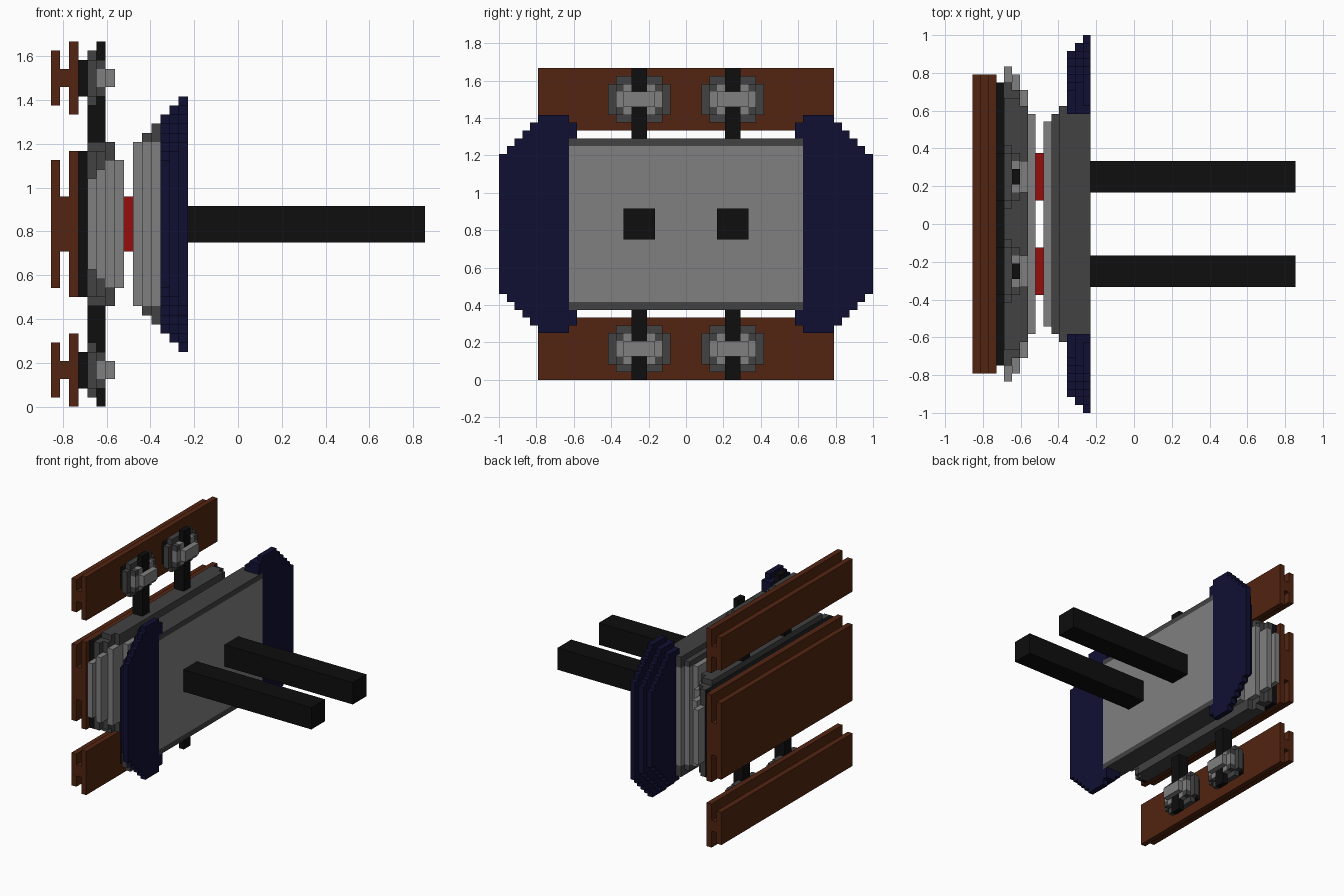
import bpy, bmesh

cube = bpy.data.objects.get("Cube")
if cube:
    bpy.data.objects.remove(cube, do_unlink=True)

U = 1 / 24       # block size
X0, ZC = 20.5, 20  # x offset and mid height, in blocks


def material(name, rgb):
    m = bpy.data.materials.new(name)
    m.use_nodes = True
    m.diffuse_color = (*rgb, 1)
    m.node_tree.nodes["Principled BSDF"].inputs["Base Color"].default_value = (*rgb, 1)
    return m


BLACK = material("black", (0.0044, 0.0044, 0.0044))
LIGHT = material("light grey", (0.216, 0.216, 0.216))
DARK = material("dark grey", (0.054, 0.054, 0.054))
NAVY = material("navy", (0.005, 0.005, 0.033))
BROWN = material("brown", (0.084, 0.018, 0.0055))
RED = material("red", (0.305, 0.004, 0.004))


def prism(bm, pts, x0, x1):
    """Extrude a (y, z) outline along x; z is measured from mid height."""
    vs = [bm.verts.new(((x0 - X0) * U, y * U, (z + ZC) * U)) for y, z in pts]
    face = bm.faces.new(vs)
    ext = bmesh.ops.extrude_face_region(bm, geom=[face])
    moved = [v for v in ext["geom"] if isinstance(v, bmesh.types.BMVert)]
    bmesh.ops.translate(bm, verts=moved, vec=((x1 - x0) * U, 0, 0))


def part(name, mat, boxes=(), outlines=(), my=False, mz=False):
    """Boxes are (x0, x1, y0, y1, z0, z1); optionally mirrored across y and z."""
    bm = bmesh.new()
    shapes = [([(a, c), (b, c), (b, d), (a, d)], x0, x1) for x0, x1, a, b, c, d in boxes]
    for pts, x0, x1 in shapes + list(outlines):
        for sy in ((1, -1) if my else (1,)):
            for sz in ((1, -1) if mz else (1,)):
                prism(bm, [(y * sy, z * sz) for y, z in pts], x0, x1)
    bmesh.ops.recalc_face_normals(bm, faces=bm.faces)
    me = bpy.data.meshes.new(name)
    bm.to_mesh(me)
    bm.free()
    me.materials.append(mat)
    ob = bpy.data.objects.new(name, me)
    bpy.context.collection.objects.link(ob)


def centred(x0, x1, hy, hz):
    return (x0, x1, -hy, hy, -hz, hz)


# Brown planks with an I-shaped section
part("middle_plank", BROWN, [centred(0, 1, 19, 7), centred(1, 2, 19, 3), centred(2, 3, 19, 8)])
part("outer_planks", BROWN, [(0, 1, -19, 19, 13, 19), (1, 2, -19, 19, 15, 17),
                             (2, 3, -19, 19, 12, 20)], mz=True)

# Black backing behind the planks
part("middle_backing", BLACK, [centred(3, 4, 18, 8)])
part("clamp_backing", BLACK, [(3, 4, 3, 9, 14, 18)], my=True, mz=True)

# Clamps that hold the rods to the outer planks
part("clamp_bases", DARK, [(4, 5, 2, 10, 14, 18), (4, 5, 3, 9, 13, 19)], my=True, mz=True)
part("clamp_corners", DARK, [(5, 6, y, y + 1, z, z + 1) for y in (3, 8) for z in (14, 17)],
     my=True, mz=True)
part("clamp_jaws", LIGHT, [(5, 6, 3, 9, 15, 17), (6, 7, 4, 8, 15, 17)] +
     [(5, 6, y, y + 1, z, z + 1) for y in (4, 7) for z in (14, 17)], my=True, mz=True)

# Vertical rods
part("rods", BLACK, [(4, 6, 5, 7, 8.5, 13), (5, 6, 5, 7, 13, 15), (5, 6, 5, 7, 17, 20)],
     my=True, mz=True)

# Rear cushion: stepped core with dark caps above and below
part("rear_core", LIGHT, [centred(4, 5, 20, 5), centred(5, 6, 19, 6),
                          centred(6, 7, 17, 7), centred(7, 8, 14, 7)])
part("rear_caps", DARK, [(4, 5, -18, 18, 5, 8), (4, 5, -16, 16, 8, 9),
                         (5, 6, -17, 17, 6, 8), (5, 6, -16, 16, 8, 9),
                         (6, 7, -15, 15, 7, 9)], mz=True)

# Red couplings between the two bodies
part("couplings", RED, [(8, 9, 3, 9, -3, 3)], my=True)

# Front body: stepped core with dark edge strips
part("body_core", LIGHT, [centred(9, 10, 13, 9), centred(10, 11, 14, 9),
                          centred(11, 12, 15, 9), centred(12, 15, 15, 10)])
part("body_edges", DARK, [(10, 11, -14, 14, 9, 10), (11, 12, -15, 15, 9, 11),
                          (12, 15, -15, 15, 10, 11)], mz=True)

# Navy side shields: three stair-edged layers that shrink toward the back
layers = []
for s in range(3):
    stair = []
    for k in range(6):
        y, z = 24 - s - k, 9 + k - s
        stair += [(y, z)] if k == 0 else [(y, z - 1), (y, z)]
    top = [(15, 14 - s)] + stair[::-1]
    layers.append((top + [(y, -z) for y, z in top[::-1]], 14 - s, 15 - s))
part("side_shields", NAVY, outlines=layers, my=True)
part("shield_lips", NAVY, [(14, 15, 14, 15, 11, 13), (13, 14, 14, 15, 11, 13),
                           (12, 13, 14, 15, 11, 12)], my=True, mz=True)

# Long front arms
part("arms", BLACK, [(15, 41, 4, 8, -2, 2)], my=True)
